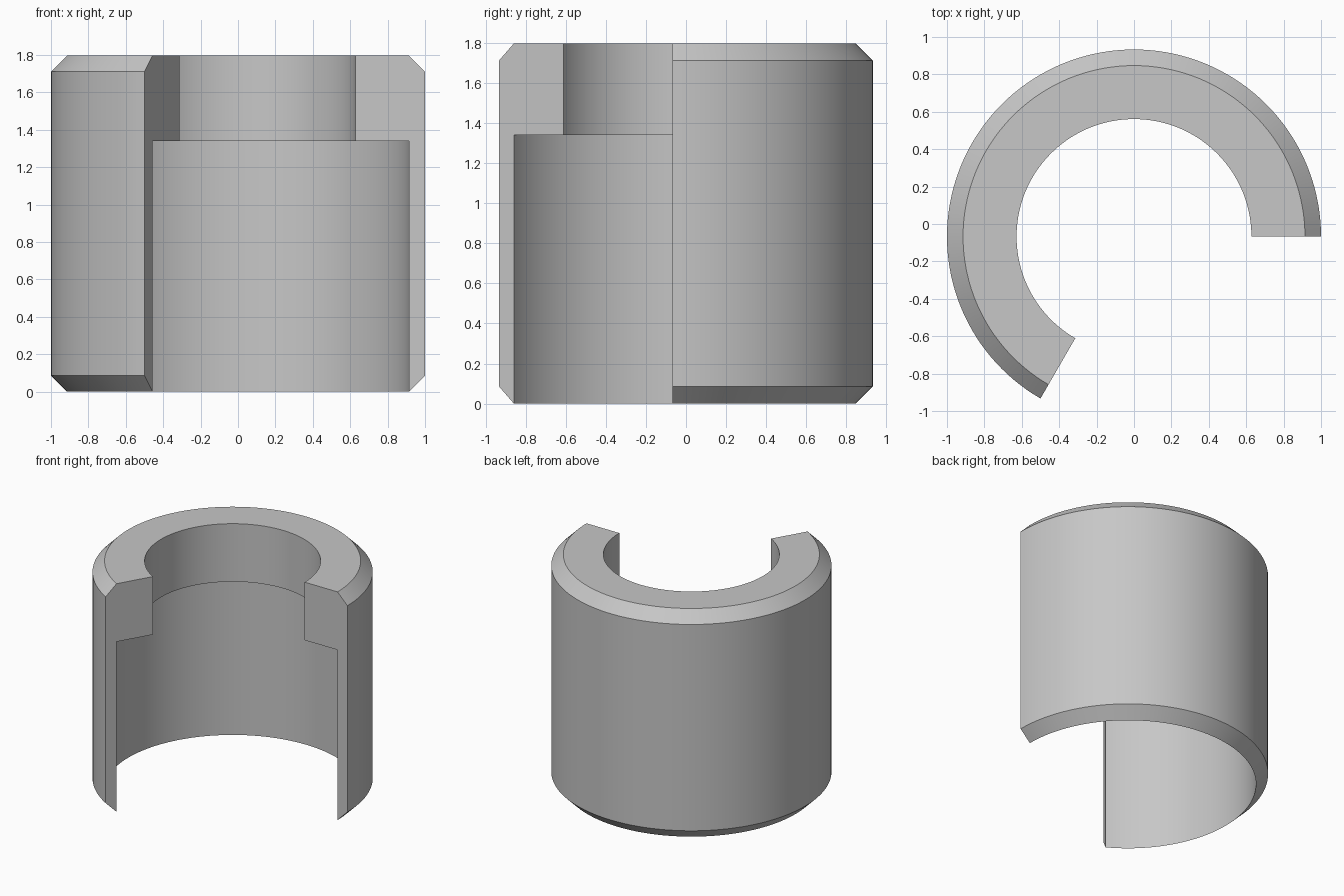
import bpy
import bmesh
from math import radians
from mathutils import Matrix, Vector

cube = bpy.data.objects.get("Cube")
if cube:
    bpy.data.objects.remove(cube, do_unlink=True)

OUTER, BORE, NECK = 1.0, 0.914, 0.628
HEIGHT, STEP, CHAMFER = 1.797, 1.34, 0.086
CENTRE_Y = -0.067
SWEEP, STEPS = radians(240), 96

# Plain grey material
grey = bpy.data.materials.new("plain_grey")
grey.use_nodes = True
colour = (0.57, 0.57, 0.57, 1.0)
grey.diffuse_color = colour
grey.node_tree.nodes["Principled BSDF"].inputs["Base Color"].default_value = colour

# Wall section (radius, height): knife-edged foot, chamfered rim, stepped bore
profile = [
    (BORE, 0),
    (OUTER, CHAMFER),
    (OUTER, HEIGHT - CHAMFER),
    (OUTER - CHAMFER, HEIGHT),
    (NECK, HEIGHT),
    (NECK, STEP),
    (BORE, STEP),
]

# Sweep the section around the axis, leaving a third of the ring open
bm = bmesh.new()
rings = []
for i in range(STEPS + 1):
    turn = Matrix.Rotation(SWEEP * i / STEPS, 3, 'Z')
    rings.append([bm.verts.new(turn @ Vector((r, 0, z)) + Vector((0, CENTRE_Y, 0)))
                  for r, z in profile])
for a, b in zip(rings, rings[1:]):
    for j in range(len(profile)):
        k = (j + 1) % len(profile)
        bm.faces.new((a[j], b[j], b[k], a[k]))

# Flat cut ends
bm.faces.new(rings[0])
bm.faces.new(rings[-1][::-1])
bmesh.ops.recalc_face_normals(bm, faces=bm.faces[:])

mesh = bpy.data.meshes.new("cutaway_sleeve")
bm.to_mesh(mesh)
bm.free()
mesh.materials.append(grey)
sleeve = bpy.data.objects.new("cutaway_sleeve", mesh)
bpy.context.collection.objects.link(sleeve)

# Smooth curved walls with crisp edges
bpy.ops.object.select_all(action='DESELECT')
sleeve.select_set(True)
bpy.context.view_layer.objects.active = sleeve
bpy.ops.object.shade_smooth_by_angle(angle=radians(30))
